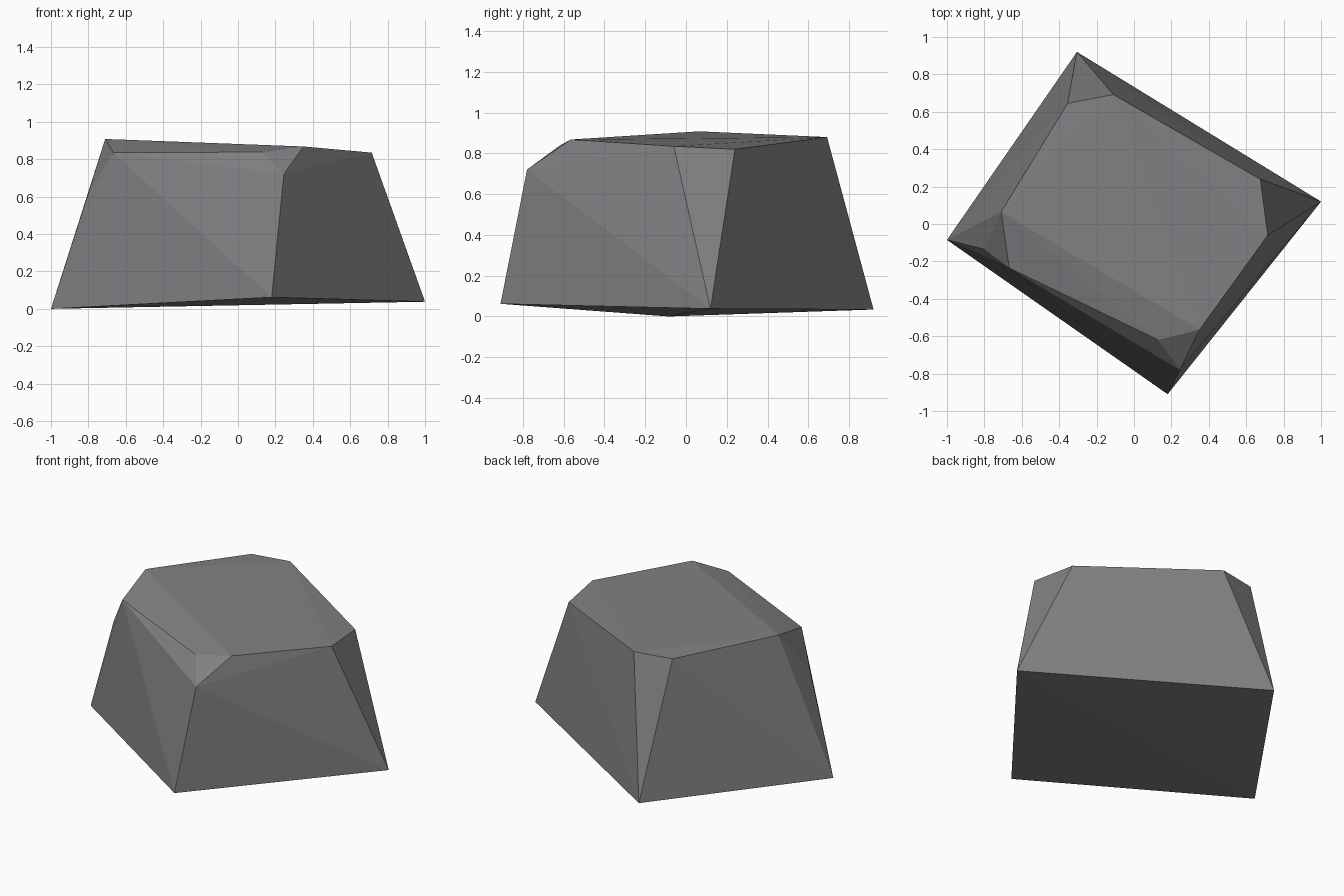
import bpy, bmesh

if "Cube" in bpy.data.objects:
    bpy.data.objects.remove(bpy.data.objects["Cube"])

# Single grey stone colour
mat = bpy.data.materials.new("stone grey")
mat.diffuse_color = (0.22, 0.22, 0.228, 1)
mat.use_nodes = True
mat.node_tree.nodes["Principled BSDF"].inputs["Base Color"].default_value = mat.diffuse_color

# Corners of the rough block
base = [(-1, -.085, 0), (.18, -.91, .062), (1, .12, .038), (-.305, .92, .034)]
top = [(-.71, .065, .908), (-.355, .645, .88), (-.11, .692, .88),
       (.675, .24, .82), (.715, -.06, .835), (.35, -.565, .868)]
chips = [(.13, -.62, .838), (.245, -.78, .72), (-.667, -.235, .835), (-.8, -.135, .62)]

# The chipped block is the convex skin over its corners
bm = bmesh.new()
for co in base + top + chips:
    bm.verts.new(co)
bmesh.ops.convex_hull(bm, input=bm.verts)
bmesh.ops.recalc_face_normals(bm, faces=bm.faces)

mesh = bpy.data.meshes.new("rock")
bm.to_mesh(mesh)
bm.free()
mesh.materials.append(mat)
rock = bpy.data.objects.new("rock", mesh)
bpy.context.collection.objects.link(rock)
